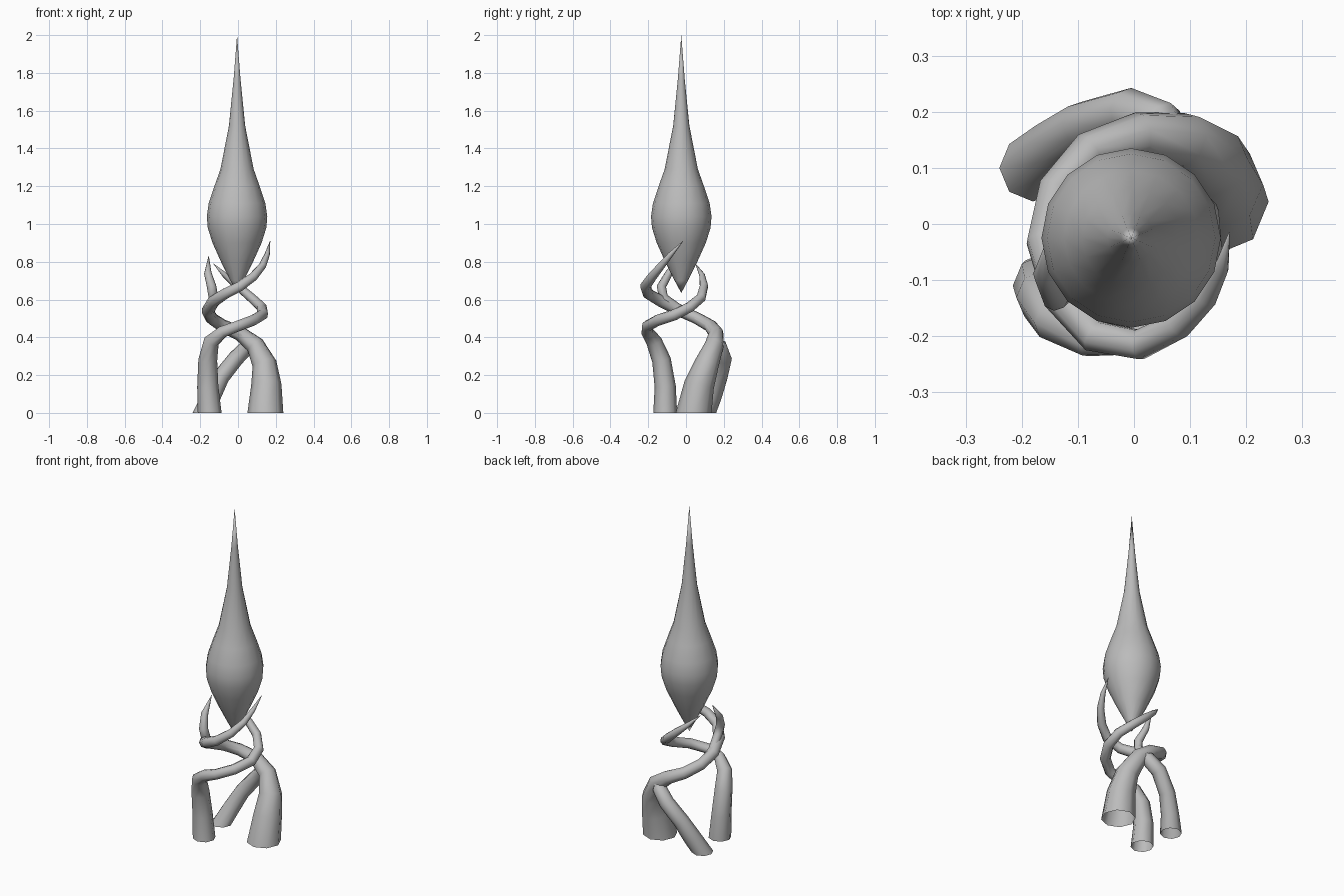
import bpy
import bmesh
from math import cos, sin, tau
from mathutils import Vector

default_cube = bpy.data.objects.get("Cube")
if default_cube:
    bpy.data.objects.remove(default_cube)

# One plain grey for the whole sculpture
grey = bpy.data.materials.new("plain_grey")
grey.use_nodes = True
colour = (0.5, 0.5, 0.5, 1.0)
grey.diffuse_color = colour
grey.node_tree.nodes["Principled BSDF"].inputs["Base Color"].default_value = colour


def make_object(name, rings, close_start):
    """Skin a list of equal rings; a tip closes the end (and optionally the start)."""
    bm = bmesh.new()
    loops = [[bm.verts.new(point) for point in ring] for ring in rings]
    for low, high in zip(loops, loops[1:]):
        for i in range(len(low)):
            j = (i + 1) % len(low)
            bm.faces.new((low[i], low[j], high[j], high[i]))
    bm.faces.new(loops[-1])
    if close_start:
        bm.faces.new(loops[0][::-1])
    bmesh.ops.remove_doubles(bm, verts=bm.verts, dist=0.0001)
    bmesh.ops.recalc_face_normals(bm, faces=bm.faces)
    mesh = bpy.data.meshes.new(name)
    bm.to_mesh(mesh)
    bm.free()
    mesh.materials.append(grey)
    obj = bpy.data.objects.new(name, mesh)
    bpy.context.collection.objects.link(obj)
    for face in mesh.polygons:
        face.use_smooth = True
    return obj


def ring(centre, across, along, radius, sides):
    return [centre + radius * (cos(tau * i / sides) * across + sin(tau * i / sides) * along)
            for i in range(sides)]


def make_tendril(name, path, sides=8):
    """Tapering tube through (x, y, z, radius) points in hundredths, open at the floor."""
    points = [Vector(p[:3]) / 100 for p in path]
    radii = [p[3] / 100 for p in path]
    normal, across = Vector((0, 0, 1)), Vector((1, 0, 0))
    rings = []
    for i, point in enumerate(points):
        if i:
            ahead = points[min(i + 1, len(points) - 1)]
            tangent = ((point - points[i - 1]).normalized()
                       + (ahead - point).normalized()).normalized()
            across = normal.rotation_difference(tangent) @ across
            normal = tangent
        rings.append(ring(point, across, normal.cross(across), radii[i], sides))
    return make_object(name, rings, False)


# Flame-shaped bulb with a long spire, turned from a profile of (radius, height)
profile = [(0, 0.635), (0.035, 0.7), (0.085, 0.8), (0.13, 0.9), (0.155, 0.98),
           (0.16, 1.04), (0.15, 1.11), (0.12, 1.2), (0.088, 1.29),
           (0.043, 1.52), (0.018, 1.77), (0, 2)]
x_axis, y_axis = Vector((1, 0, 0)), Vector((0, 1, 0))
make_object("flame_bulb", [ring(Vector((-0.005, -0.025, z)), x_axis, y_axis, max(r, 0.00001), 16)
                           for r, z in profile], True)

# Thick left leg, winding behind, round the right side and across the front
make_tendril("left_tendril", [
    (14.5, 4, 0, 9.5), (15, 7, 15, 8), (14, 11, 26, 6.5), (9, 15, 36, 5),
    (1, 16, 42, 4), (-8, 13, 46, 3.5), (-14, 6, 50, 3.3), (-16, -3, 54, 3.3),
    (-13, -13, 59, 3.3), (-7, -20, 63, 3), (1, -21.5, 67, 2.8),
    (8, -18, 72, 2.5), (13, -13, 78, 2), (15.5, -8, 84, 1.4), (17, -1.5, 91, 0.1)])

# Right front leg, winding across the front, round the left side and behind
make_tendril("right_front_tendril", [
    (-15, -11, 0, 6.3), (-16, -11, 14, 5.6), (-16, -13, 28, 5), (-14, -17, 38, 4.2),
    (-8, -20.5, 43, 3.3), (0, -20.5, 46, 3), (8, -15, 49, 3), (13, -6, 52, 3),
    (12.5, 2, 56, 2.8), (7, 8, 61, 2.6), (0, 9.5, 67, 2.3),
    (-7, 8.5, 73, 1.5), (-13, 5, 79, 0.1)])

# Slanting back leg that meets the left tendril and runs along its inside
make_tendril("right_back_tendril", [
    (-18, 10, 0, 6), (-14, 14, 9, 5), (-9, 17.5, 19, 4.5), (-1, 20, 29, 4.3),
    (5, 18, 35, 4), (7, 15, 38, 3.3), (1, 15, 42, 3), (-8, 12, 46, 2.8),
    (-14, 5, 50, 2.6), (-15, -4, 55, 2.6), (-13, -12, 61, 2.6),
    (-14, -13, 67, 2.5), (-16, -9, 74, 2), (-15.5, -3, 83, 0.1)])
